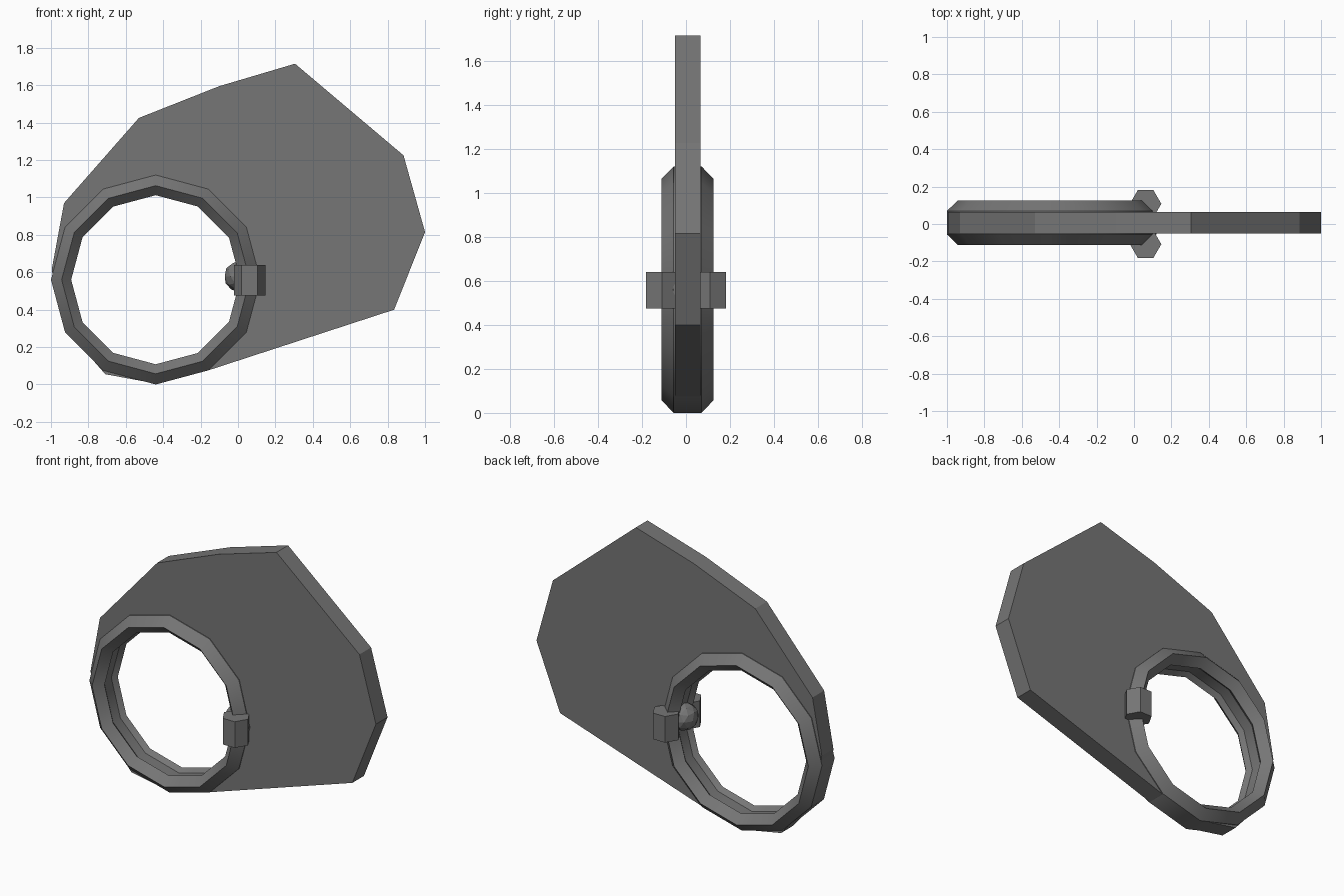
import bpy, bmesh
from math import sin, cos, pi, radians
from mathutils import Matrix

if "Cube" in bpy.data.objects:
    bpy.data.objects.remove(bpy.data.objects["Cube"])

CX, CZ, CY = -0.44, 0.56, 0.007   # ring centre
N = 12

dark = bpy.data.materials.new("dark_grey")
dark.diffuse_color = (0.18, 0.18, 0.18, 1)
dark.use_nodes = True
dark.node_tree.nodes["Principled BSDF"].inputs["Base Color"].default_value = dark.diffuse_color


def finish(bm, name, smooth=False):
    bmesh.ops.recalc_face_normals(bm, faces=bm.faces)
    me = bpy.data.meshes.new(name)
    bm.to_mesh(me)
    bm.free()
    me.materials.append(dark)
    ob = bpy.data.objects.new(name, me)
    bpy.context.collection.objects.link(ob)
    if smooth:
        bpy.ops.object.select_all(action='DESELECT')
        ob.select_set(True)
        bpy.context.view_layer.objects.active = ob
        bpy.ops.object.shade_smooth_by_angle(angle=radians(32))
    return ob


def circle(r, i):
    a = 2 * pi * i / N
    return CX + r * cos(a), CZ + r * sin(a)


# Flat plate with a twelve-sided hole
outline = [(-0.995, 0.62), (-0.93, 0.97), (-0.53, 1.425), (-0.10, 1.595),
           (0.305, 1.715), (0.885, 1.225), (1.0, 0.815), (0.835, 0.40),
           (-0.16, 0.075), (-0.44, 0.005), (-0.71, 0.055), (-0.78, 0.135),
           (-0.915, 0.30), (-0.99, 0.56)]
hole = [circle(0.49, i) for i in range(N)]
bm = bmesh.new()
for loop in (outline, hole):
    vs = [bm.verts.new((x, CY - 0.058, z)) for x, z in loop]
    for i, v in enumerate(vs):
        bm.edges.new((v, vs[(i + 1) % len(vs)]))
bmesh.ops.triangle_fill(bm, edges=bm.edges[:], use_beauty=True)
ext = bmesh.ops.extrude_face_region(bm, geom=bm.faces[:], use_keep_orig=True)
moved = [g for g in ext["geom"] if isinstance(g, bmesh.types.BMVert)]
bmesh.ops.translate(bm, verts=moved, vec=(0, 0.116, 0))
finish(bm, "plate")

# Ring: bevelled cross-section with a shallow groove on the inside
section = [(0.56, -0.063), (0.56, 0.063), (0.503, 0.118), (0.452, 0.066),
           (0.476, 0.036), (0.476, -0.036), (0.452, -0.066), (0.503, -0.118)]
bm = bmesh.new()
rows = []
for i in range(N):
    row = []
    for r, y in section:
        x, z = circle(r, i)
        row.append(bm.verts.new((x, CY + y, z)))
    rows.append(row)
for i in range(N):
    a, b = rows[i], rows[(i + 1) % N]
    for j in range(len(section)):
        k = (j + 1) % len(section)
        bm.faces.new((a[j], a[k], b[k], b[j]))
finish(bm, "ring", smooth=True)

# Upright hexagonal clasp blocks, a flat side outwards, on both sides of the ring
for side, name in ((-1, "clasp_front"), (1, "clasp_back")):
    bm = bmesh.new()
    pts = [(0.062 + 0.084 * cos(i * pi / 3), side * 0.108 + 0.084 * sin(i * pi / 3))
           for i in range(6)]
    face = bm.faces.new([bm.verts.new((x, y, 0.475)) for x, y in pts])
    ext = bmesh.ops.extrude_face_region(bm, geom=[face], use_keep_orig=True)
    moved = [g for g in ext["geom"] if isinstance(g, bmesh.types.BMVert)]
    bmesh.ops.translate(bm, verts=moved, vec=(0, 0, 0.165))
    finish(bm, name)

# Rounded lump on the inside of the ring, between the blocks
bm = bmesh.new()
bmesh.ops.create_icosphere(bm, subdivisions=2, radius=1,
                           matrix=Matrix.Translation((0.008, CY, 0.578))
                           @ Matrix.Diagonal((0.083, 0.09, 0.083, 1)))
finish(bm, "inner_knob")
